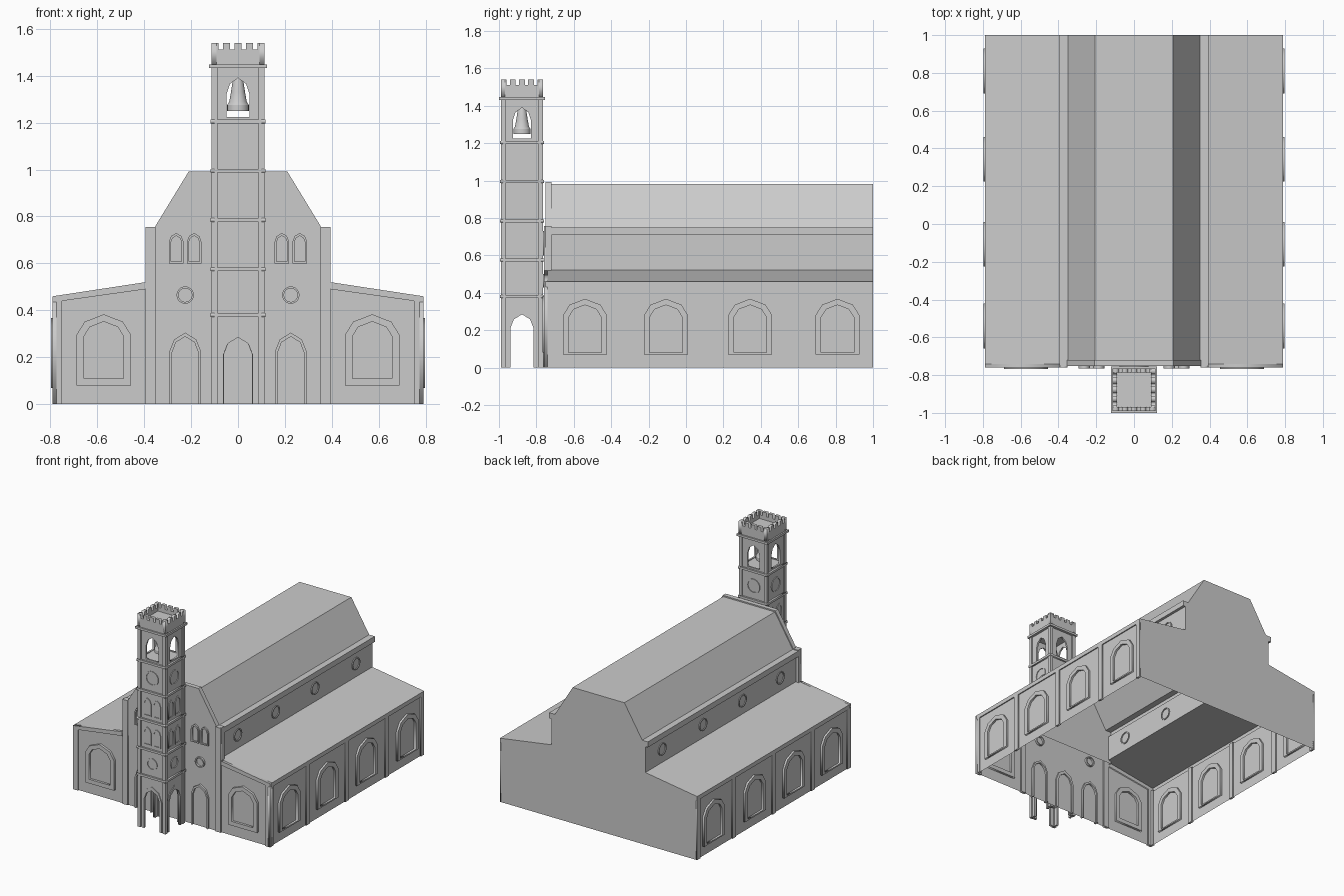
import bpy, bmesh, math
from mathutils import Matrix, Vector

if "Cube" in bpy.data.objects:
    bpy.data.objects.remove(bpy.data.objects["Cube"])

stone = bpy.data.materials.new("grey stone")
stone.diffuse_color = (0.6, 0.6, 0.6, 1)
stone.use_nodes = True
stone.node_tree.nodes["Principled BSDF"].inputs["Base Color"].default_value = stone.diffuse_color
TY = -0.877  # tower centre in y


def finish(name, bm):
    me = bpy.data.meshes.new(name)
    bmesh.ops.recalc_face_normals(bm, faces=bm.faces)
    bm.to_mesh(me)
    bm.free()
    me.materials.append(stone)
    ob = bpy.data.objects.new(name, me)
    bpy.context.collection.objects.link(ob)
    return ob


def boxes(name, items):
    bm = bmesh.new()
    for lo, hi in items:
        lo, hi = Vector(lo), Vector(hi)
        m = Matrix.Translation((lo + hi) / 2) @ Matrix.Diagonal((*(hi - lo), 1))
        bmesh.ops.create_cube(bm, size=1, matrix=m)
    return finish(name, bm)


def prism(name, half, y0, y1):
    """Mirrored x-z profile extruded along y, open underneath."""
    pts = half + [(-x, z) for x, z in reversed(half)]
    bm = bmesh.new()
    a = [bm.verts.new((x, y0, z)) for x, z in pts]
    b = [bm.verts.new((x, y1, z)) for x, z in pts]
    for i in range(len(pts) - 1):
        bm.faces.new((a[i], a[i + 1], b[i + 1], b[i]))
    bm.faces.new(a)
    bm.faces.new(b)
    return finish(name, bm)


def plate(name, loops, depth, angle, dist, cy=0.0):
    """Flat shapes with holes on a wall facing front (0), right (90) and so on."""
    cu = bpy.data.curves.new(name, 'CURVE')
    cu.dimensions, cu.fill_mode, cu.extrude = '2D', 'BOTH', depth
    for loop in loops:
        sp = cu.splines.new('POLY')
        sp.points.add(len(loop) - 1)
        for p, (u, v) in zip(sp.points, loop):
            p.co = (u, v, 0, 1)
        sp.use_cyclic_u = True
    cu.materials.append(stone)
    ob = bpy.data.objects.new(name, cu)
    ob.matrix_world = (Matrix.Translation((0, cy, 0)) @ Matrix.Rotation(math.radians(angle), 4, 'Z')
                       @ Matrix.Translation((0, -dist, 0)) @ Matrix.Rotation(math.pi / 2, 4, 'X'))
    bpy.context.collection.objects.link(ob)
    bpy.ops.object.select_all(action='DESELECT')
    ob.select_set(True)
    bpy.context.view_layer.objects.active = ob
    bpy.ops.object.convert(target='MESH')
    return ob


def rect(u0, u1, v0, v1):
    return [(u0, v0), (u1, v0), (u1, v1), (u0, v1)]


def arch(c, w, z0, z1, k=0.75):
    r = k * w
    return [(c - w, z0), (c + w, z0), (c + w, z1 - r), (c + .7 * w, z1 - .36 * r), (c, z1),
            (c - .7 * w, z1 - .36 * r), (c - w, z1 - r)]


def doorway(o, i):
    """Outline o with a doorway i cut up from its foot."""
    return [o[1]] + o[2:] + [o[0], i[0]] + i[:1:-1] + [i[1]]


def ring(c, z, r, t):
    return [[(c + q * math.cos(a * math.pi / 10), z + q * math.sin(a * math.pi / 10))
             for a in range(20)] for q in (r, r - t)]


def lancets(c, z0, h=0.13):
    out = []
    for s in (-.038, .038):
        out += [arch(c + s, .031, z0, z0 + h, 1.2), arch(c + s, .022, z0 + .008, z0 + h - .012, 1.2)]
    return out


# nave and aisles with eaves and cornice
prism("church_body", [(.782, 0), (.782, .43), (.79, .43), (.79, .46), (.375, .523), (.375, .71),
                      (.395, .71), (.395, .75), (.35, .75), (.207, .983)], -.75, 1.0)
prism("gable_parapet", [(.395, .5), (.395, .756), (.354, .756), (.21, .992)], -.752, -.72)

# side walls: buttress strips, window frames, round clerestory trims
bays = (-.54, -.107, .343, .81)
piers = ((-.76, -.72), (-.345, -.305), (.098, .138), (.557, .597), (.965, 1.0))
for s, side in ((1, "right"), (-1, "left")):
    plate(side + "_buttress_strips", [rect(s * a, s * b, 0, .435) for a, b in piers], .008, 90 * s, .782)
    frames, rounds = [], []
    for y in bays:
        frames += [arch(s * y, .118, .07, .368), arch(s * y, .087, .08, .335)]
        rounds += ring(s * y, .62, .045, .008)
    plate(side + "_window_frames", frames, .014, 90 * s, .782)
    plate(side + "_clerestory_rounds", rounds, .006, 90 * s, .375)

# front facade
for s, side in ((1, "right"), (-1, "left")):
    edge = [(.75, 0), (.79, 0), (.79, .46), (.395, .52), (.395, .49), (.75, .44)]
    plate(side + "_front_edging", [[(s * u, v) for u, v in edge], rect(s * .352, s * .394, 0, .756)],
          .01, 0, .75)
    plate(side + "_front_window", [arch(s * .572, .116, .08, .383), arch(s * .572, .085, .11, .352)],
          .017, 0, .75)
    c = s * .225
    plate(side + "_front_door", [doorway(arch(c, .068, 0, .305, 1.2), arch(c, .056, 0, .288, 1.2))]
          + ring(c, .465, .037, .008) + lancets(c, .60), .014, 0, .75)
plate("main_door_frame", [doorway(arch(0, .077, 0, .31, 1.2), arch(0, .06, 0, .285, 1.2))], .01, 0, .75)

# bell tower: the same four sides, open doors and belfry
n, h, gap = 5, .113, .018
w = (2 * h - gap * (n - 1)) / n
teeth = [(-h, 1.445)]
for i in range(n):
    u = -h + i * (w + gap)
    teeth += [(u, 1.54), (u + w, 1.54)]
    if i < n - 1:
        teeth += [(u + w, 1.512), (u + w + gap, 1.512)]
teeth.append((h, 1.445))
for a, side in ((0, "front"), (90, "right"), (180, "back"), (270, "left")):
    plate("tower_wall_" + side, [doorway(rect(-.1, .1, 0, 1.435), arch(0, .062, 0, .285, 1.2)),
                                 arch(0, .049, 1.225, 1.39, 1.4)], .006, a, .098, TY)
    trims = [doorway(arch(0, .077, 0, .312, 1.2), arch(0, .062, 0, .285, 1.2))]
    trims += ring(0, .475, .042, .008) + ring(0, 1.095, .052, .008)
    trims += lancets(0, .605) + lancets(0, .815)
    plate("tower_trims_" + side, trims, .005, a, .104, TY)
    plate("battlement_" + side, [teeth], .011, a, h - .011, TY)
    plate("string_courses_" + side, [rect(-.117, .117, z - .008, z + .008)
                                     for z in (.38, .575, .785, .995, 1.205)], .008, a, .109, TY)
boxes("tower_corner_piers", [((sx * .1 - .0125, TY + sy * .1 - .0125, 0), (sx * .1 + .0125, TY + sy * .1 + .0125, 1.435))
                             for sx in (-1, 1) for sy in (-1, 1)])
boxes("tower_floors", [((-.1, TY - .1, z0), (.1, TY + .1, z1))
                       for z0, z1 in ((.37, .39), (1.205, 1.22), (1.42, 1.485))])
boxes("tower_cornice", [((-.123, TY - .123, 1.432), (.123, TY + .123, 1.448))])

# bell turned from a profile
bm = bmesh.new()
prof = [(0, 1.4), (.017, 1.395), (.024, 1.37), (.03, 1.33), (.037, 1.29), (.046, 1.275), (.046, 1.25), (0, 1.25)]
vs = [bm.verts.new((r, TY, z)) for r, z in prof]
es = [bm.edges.new(p) for p in zip(vs, vs[1:])]
bmesh.ops.spin(bm, geom=vs + es, cent=(0, TY, 0), axis=(0, 0, 1), angle=2 * math.pi, steps=24)
bmesh.ops.remove_doubles(bm, verts=bm.verts, dist=1e-4)
bell = finish("bell", bm)
bpy.ops.object.select_all(action='DESELECT')
bell.select_set(True)
bpy.context.view_layer.objects.active = bell
bpy.ops.object.shade_smooth_by_angle()
